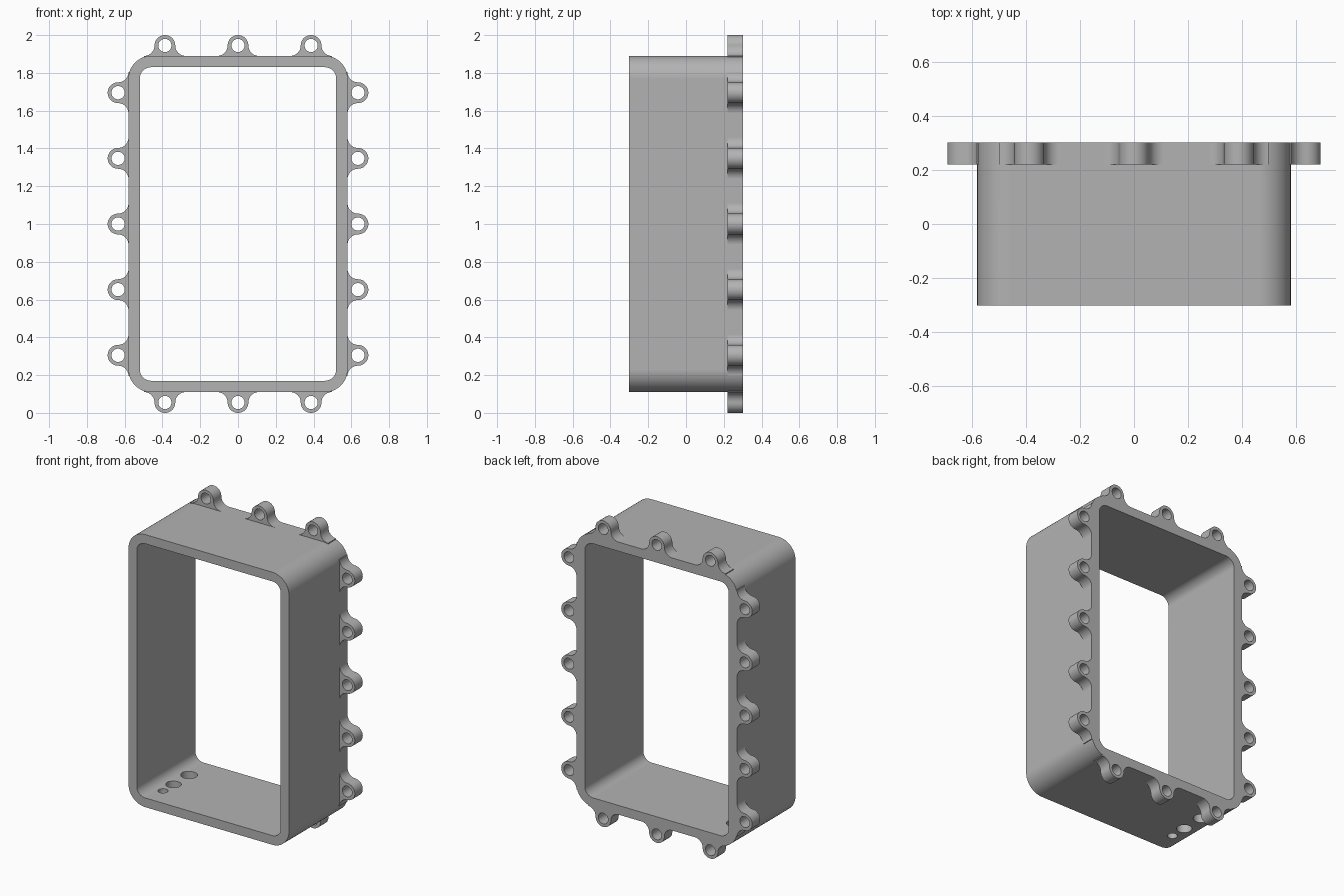
import bpy, bmesh
from math import pi, sin, cos
from mathutils import Matrix, Vector

cube = bpy.data.objects.get("Cube")
if cube:
    bpy.data.objects.remove(cube)

HALF_X, HALF_Z, HALF_Y, MID_Z = 0.58, 0.89, 0.302, 1.0
WALL, CORNER = 0.06, 0.12
BOSS_R, HOLE_R, LUG_FRONT = 0.055, 0.035, 0.22

grey = bpy.data.materials.new("plain grey")
grey.use_nodes = True
colour = (0.45, 0.45, 0.45, 1)
grey.diffuse_color = colour
grey.node_tree.nodes["Principled BSDF"].inputs["Base Color"].default_value = colour


def arc(cx, cz, r, a0, a1, n):
    return [Vector((cx + r * cos(a0 + (a1 - a0) * i / n),
                    cz + r * sin(a0 + (a1 - a0) * i / n))) for i in range(n + 1)]


def circle(cx, cz, r, n=32):
    return arc(cx, cz, r, 0, 2 * pi, n)[:-1]


def rounded_rect(hx, hz, r):
    pts = []
    for k, (sx, sz) in enumerate([(1, 1), (-1, 1), (-1, -1), (1, -1)]):
        pts += arc(sx * (hx - r), MID_Z + sz * (hz - r), r,
                   k * pi / 2, (k + 1) * pi / 2, 12)
    return pts


def add_prism(bm, profile, lo, hi, axis="Y"):
    """Extrude a closed 2D profile along Y (profile in x, z) or Z (profile in x, y)."""
    put = (lambda p, t: (p.x, t, p.y)) if axis == "Y" else (lambda p, t: (p.x, p.y, t))
    a = [bm.verts.new(put(p, lo)) for p in profile]
    b = [bm.verts.new(put(p, hi)) for p in profile]
    bm.faces.new(a)
    bm.faces.new(b)
    for i in range(len(a)):
        j = (i + 1) % len(a)
        bm.faces.new((a[i], a[j], b[j], b[i]))


def make_object(name, prisms):
    bm = bmesh.new()
    for p in prisms:
        add_prism(bm, *p)
    bmesh.ops.recalc_face_normals(bm, faces=bm.faces)
    mesh = bpy.data.meshes.new(name)
    bm.to_mesh(mesh)
    bm.free()
    mesh.materials.append(grey)
    ob = bpy.data.objects.new(name, mesh)
    bpy.context.collection.objects.link(ob)
    return ob


# Lug outline: round boss flaring into the wall, base on the local x axis
R = BOSS_R
lug = ([Vector((2 * R, -0.03))] + arc(2 * R, R, R, 1.5 * pi, pi, 10)
       + arc(0, R, R, 0, pi, 24)[1:] + arc(-2 * R, R, R, 0, -pi / 2, 10)[1:]
       + [Vector((-2 * R, -0.03))])

# Lug positions on each wall, with the turn that points them outwards
spots = []
for s in (-1, 1):
    spots += [(Vector((s * HALF_X, MID_Z + k * 0.3475)), -s * pi / 2) for k in range(-2, 3)]
    spots += [(Vector((k * 0.387, MID_Z + s * HALF_Z)), 0 if s > 0 else pi) for k in (-1, 0, 1)]

lugs, bolt_holes = [], []
for base, turn in spots:
    rot = Matrix.Rotation(turn, 2)
    centre = base + rot @ Vector((0, R))
    lugs.append(([base + rot @ p for p in lug], LUG_FRONT, HALF_Y))
    bolt_holes.append((circle(centre.x, centre.y, HOLE_R), LUG_FRONT - 0.1, HALF_Y + 0.1))

# Solid block, mounting lugs and cutters
frame = make_object("enclosure_frame", [(rounded_rect(HALF_X, HALF_Z, CORNER), -HALF_Y, HALF_Y)])
lug_part = make_object("mounting_lugs", lugs)
opening = make_object("opening_cutter",
                      [(rounded_rect(HALF_X - WALL, HALF_Z - WALL, CORNER - WALL), -0.5, 0.5)])
bolt_cut = make_object("bolt_hole_cutter", bolt_holes)
cable_cut = make_object("cable_hole_cutter",
                        [(circle(-0.43, y, r), 0.0, 0.3, "Z")
                         for y, r in ((-0.16, 0.03), (-0.05, 0.046), (0.11, 0.05))])

helpers = [(lug_part, "UNION"), (opening, "DIFFERENCE"),
           (bolt_cut, "DIFFERENCE"), (cable_cut, "DIFFERENCE")]
for ob, op in helpers:
    ob.hide_render = True
    mod = frame.modifiers.new(ob.name, "BOOLEAN")
    mod.operation, mod.solver, mod.object = op, "EXACT", ob

# Bake the booleans, then drop the helpers
bpy.context.view_layer.update()
baked = bpy.data.meshes.new_from_object(frame.evaluated_get(bpy.context.evaluated_depsgraph_get()))
frame.modifiers.clear()
frame.data = baked
for ob, _ in helpers:
    bpy.data.objects.remove(ob)

# Smooth rounds with crisp edges and flat walls
bpy.ops.object.select_all(action="DESELECT")
frame.select_set(True)
bpy.context.view_layer.objects.active = frame
bpy.ops.object.shade_smooth_by_angle(angle=pi / 6)
weighted = frame.modifiers.new("flat_walls", "WEIGHTED_NORMAL")
weighted.keep_sharp = True
